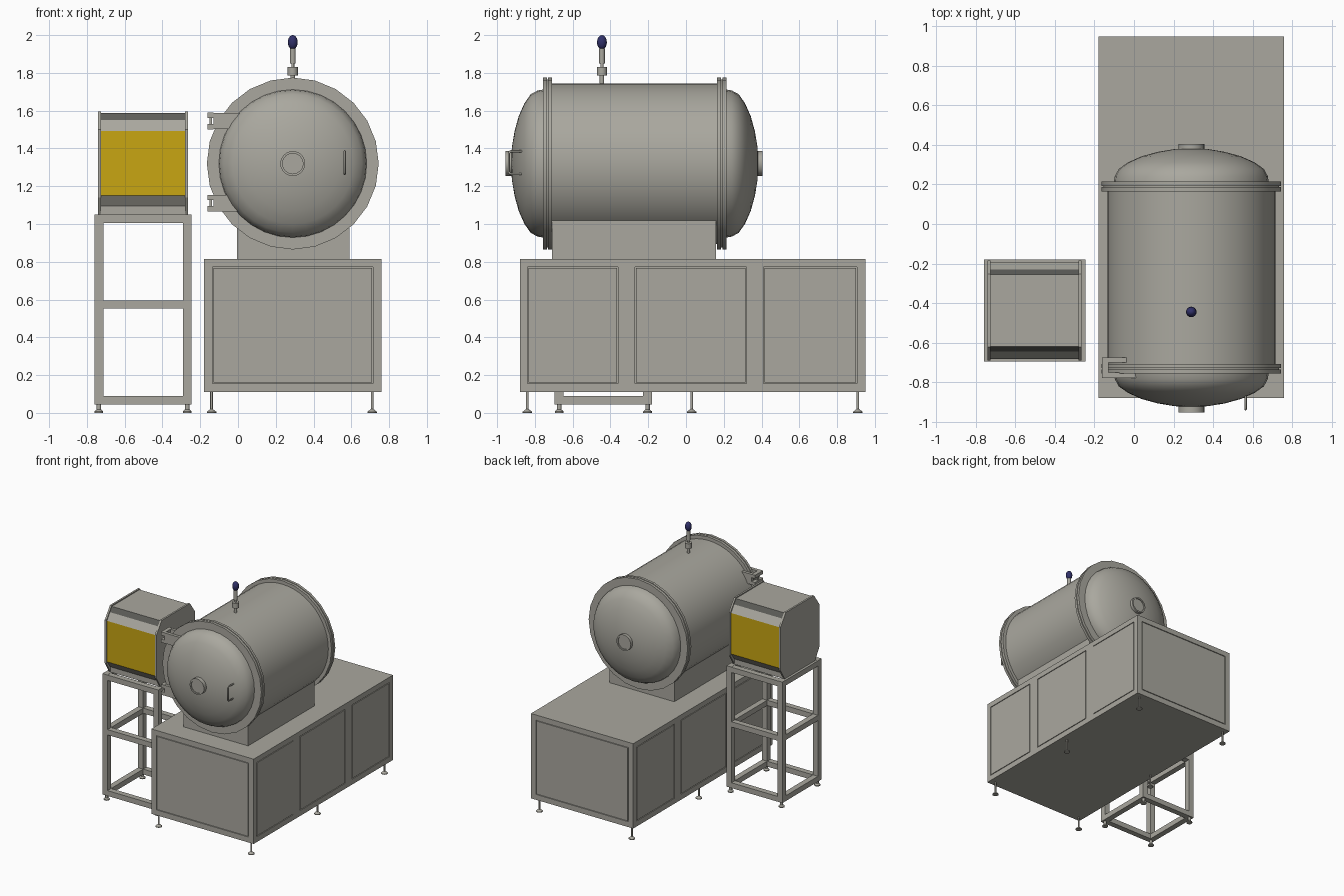
import bpy, bmesh, math
from mathutils import Matrix, Vector

old = bpy.data.objects.get("Cube")
if old:
    bpy.data.objects.remove(old, do_unlink=True)


def material(name, rgb):
    m = bpy.data.materials.new(name)
    m.use_nodes = True
    m.diffuse_color = (*rgb, 1)
    m.node_tree.nodes["Principled BSDF"].inputs["Base Color"].default_value = (*rgb, 1)
    return m


STEEL = material("warm grey steel", (0.40, 0.39, 0.345))
YELLOW = material("yellow window", (0.58, 0.38, 0.006))
DARK = material("dark grey slot", (0.11, 0.11, 0.10))
NAVY = material("navy knob", (0.03, 0.03, 0.14))


def finish(name, bm, mats=(STEEL,), smooth=False):
    bmesh.ops.recalc_face_normals(bm, faces=bm.faces)
    me = bpy.data.meshes.new(name)
    bm.to_mesh(me)
    bm.free()
    for m in mats:
        me.materials.append(m)
    ob = bpy.data.objects.new(name, me)
    bpy.context.collection.objects.link(ob)
    if smooth:
        bpy.ops.object.select_all(action='DESELECT')
        ob.select_set(True)
        bpy.context.view_layer.objects.active = ob
        bpy.ops.object.shade_smooth_by_angle(angle=math.radians(32))
    return ob


def add_box(bm, lo, hi):
    lo, hi = Vector(lo), Vector(hi)
    mat = Matrix.Translation((lo + hi) / 2) @ Matrix.Diagonal((*(hi - lo), 1))
    bmesh.ops.create_cube(bm, size=1, matrix=mat)


def box(name, lo, hi):
    bm = bmesh.new()
    add_box(bm, lo, hi)
    return finish(name, bm)


def lathe(name, pts, loc, axis='Z', mat=STEEL, steps=24):
    """Revolve (radius, height) points around an axis through loc."""
    bm = bmesh.new()
    place = (lambda r, h: (r, h, 0)) if axis == 'Y' else (lambda r, h: (r, 0, h))
    vs = [bm.verts.new(place(r, h)) for r, h in pts]
    es = [bm.edges.new(p) for p in zip(vs, vs[1:])]
    bmesh.ops.spin(bm, geom=vs + es, cent=(0, 0, 0), steps=steps, angle=math.tau,
                   axis=(0, 1, 0) if axis == 'Y' else (0, 0, 1))
    bmesh.ops.remove_doubles(bm, verts=bm.verts, dist=1e-5)
    bmesh.ops.translate(bm, verts=bm.verts, vec=loc)
    return finish(name, bm, (mat,), True)


def add_prism(bm, outline, x0, x1):
    """Extrude a (y, z) outline from x0 to x1."""
    f = bm.faces.new([bm.verts.new((x0, y, z)) for y, z in outline])
    ext = bmesh.ops.extrude_face_region(bm, geom=[f])["geom"]
    bmesh.ops.translate(bm, vec=(x1 - x0, 0, 0),
                        verts=[v for v in ext if isinstance(v, bmesh.types.BMVert)])


# Base cabinet with grooved panels on all four sides
bm = bmesh.new()
add_box(bm, (-0.18, -0.88, 0.11), (0.76, 0.95, 0.815))
side_panels = [(-0.84, -0.36), (-0.27, 0.32), (0.41, 0.905)]
front_panels = [(-0.135, 0.715)]
panel_z = (0.155, 0.772)
cuts = [(2, z) for z in panel_z] + [(1, y) for p in side_panels for y in p]
cuts += [(0, x) for p in front_panels for x in p]
for axis, value in cuts:
    n = Vector((axis == 0, axis == 1, axis == 2))
    bmesh.ops.bisect_plane(bm, geom=bm.verts[:] + bm.edges[:] + bm.faces[:],
                           plane_co=n * value, plane_no=n)
bm.normal_update()


def is_panel(f):
    c, n = f.calc_center_median(), f.normal
    if abs(n.z) > 0.5 or not panel_z[0] < c.z < panel_z[1]:
        return False
    spans, v = (side_panels, c.y) if abs(n.x) > 0.5 else (front_panels, c.x)
    return any(a < v < b for a, b in spans)


panels = [f for f in bm.faces if is_panel(f)]
for width, depth in ((0.0005, -0.008), (0.007, 0), (0.0005, 0.008)):
    bmesh.ops.inset_individual(bm, faces=panels, thickness=width, depth=depth)
    bm.normal_update()
finish("base_cabinet", bm)

for x in (-0.14, 0.71):
    for y in (-0.84, 0.03, 0.91):
        lathe("base_foot", [(0, 0), (0.025, 0), (0.025, 0.006), (0.007, 0.02),
                            (0.007, 0.115), (0, 0.115)], (x, y, 0), steps=12)

# Pressure vessel
CX, CZ = 0.29, 1.32
AX = (CX, 0, CZ)
box("saddle", (-0.005, -0.71, 0.81), (0.59, 0.16, 1.03))
lathe("vessel_shell", [(0, -0.73), (0.425, -0.73), (0.425, 0.18), (0, 0.18)], AX, 'Y', steps=48)


def flange(name, y0, y1):
    a, b = y0 + 0.021, y1 - 0.021
    lathe(name, [(0, y0), (0.455, y0), (0.455, a), (0.445, a), (0.445, b),
                 (0.455, b), (0.455, y1), (0, y1)], AX, 'Y')


flange("front_flange", -0.757, -0.709)
flange("rear_flange", 0.165, 0.214)

dome = [(0.392, 0), (0.387, 0.03), (0.367, 0.067), (0.32, 0.1), (0.25, 0.131),
        (0.17, 0.153), (0.085, 0.167), (0, 0.171)]
for name, y, s, out in (("front", -0.755, -1, 0.2), ("rear", 0.212, 1, 0.193)):
    lathe(name + "_dome", [(r, y + s * h) for r, h in dome], AX, 'Y', steps=32)
    port = [(0, out - 0.008), (0.054, out - 0.008), (0.054, out), (0.066, out),
            (0.066, 0.12), (0, 0.12)]
    lathe(name + "_port", [(r, y + s * h) for r, h in port], AX, 'Y')

# Door handle
cu = bpy.data.curves.new("door_handle", 'CURVE')
cu.dimensions = '3D'
cu.bevel_depth = 0.006
cu.bevel_resolution = 2
cu.use_fill_caps = True
sp = cu.splines.new('POLY')
path = [(-0.85, 1.265), (-0.93, 1.265), (-0.938, 1.275), (-0.938, 1.375),
        (-0.93, 1.385), (-0.85, 1.385)]
sp.points.add(len(path) - 1)
for p, (y, z) in zip(sp.points, path):
    p.co = (0.565, y, z, 1)
cu.materials.append(STEEL)
bpy.context.collection.objects.link(bpy.data.objects.new("door_handle", cu))

# Door hinges: front arm, two knuckles and a rear arm each
for z in (1.11, 1.545):
    bm = bmesh.new()
    add_box(bm, (-0.13, -0.78, z - 0.043), (0.02, -0.752, z + 0.043))
    add_box(bm, (-0.13, -0.70, z - 0.043), (0.02, -0.675, z + 0.043))
    for dz in (-0.03, 0.03):
        add_box(bm, (-0.162, -0.78, z + dz - 0.014), (-0.13, -0.675, z + dz + 0.014))
    add_box(bm, (-0.152, -0.74, z - 0.04), (-0.138, -0.72, z + 0.04))
    finish("door_hinge", bm)

# Relief valve on top
VALVE = (CX, -0.445, 0)
lathe("valve_stem", [(0, 1.72), (0.012, 1.72), (0.012, 1.787), (0.027, 1.787), (0.027, 1.83),
                     (0.008, 1.83), (0.008, 1.85), (0.015, 1.85), (0.015, 1.93), (0, 1.93)],
      VALVE, steps=16)
knob = [(0.026 * math.sin(math.pi * i / 10), 1.962 - 0.038 * math.cos(math.pi * i / 10))
        for i in range(11)]
lathe("valve_knob", knob, VALVE, mat=NAVY, steps=16)

# Control stand frame
X0, X1, Y0, Y1, T = -0.76, -0.245, -0.695, -0.18, 0.047
bm = bmesh.new()
for x in (X0, X1 - T):
    for y in (Y0, Y1 - T):
        add_box(bm, (x, y, 0.045), (x + T, y + T, 1.05))
        lathe("stand_foot", [(0, 0), (0.023, 0), (0.023, 0.008), (0.012, 0.018),
                             (0.012, 0.05), (0, 0.05)], (x + T / 2, y + T / 2, 0), steps=12)
for z in (0.045, 0.552, 1.005):
    for y in (Y0, Y1 - T):
        add_box(bm, (X0 + T, y, z), (X1 - T, y + T, z + 0.044))
    for x in (X0, X1 - T):
        add_box(bm, (x, Y0 + T, z), (x + T, Y1 - T, z + 0.044))
finish("stand_frame", bm)

# Control box: chamfered body between two side plates
CY = (Y0 + Y1) / 2


def mirrored(half):
    return [(CY - d, z) for d, z in half] + [(CY + d, z) for d, z in reversed(half)]


bm = bmesh.new()
add_prism(bm, mirrored([(0.182, 1.588), (0.208, 1.55), (0.246, 1.492), (0.246, 1.152),
                        (0.203, 1.094), (0.203, 1.05)]), -0.728, -0.277)
bmesh.ops.recalc_face_normals(bm, faces=bm.faces)
for f in bm.faces:
    c, n = f.calc_center_median(), f.normal
    if abs(n.y) > 0.95 and c.z > 1.2:
        f.material_index = 1
    elif abs(n.y) > 0.5 and c.z > 1.55:
        f.material_index = 2
finish("control_box_body", bm, (STEEL, YELLOW, DARK))

bm = bmesh.new()
plate = mirrored([(0.185, 1.596), (0.254, 1.5), (0.254, 1.14), (0.2, 1.05)])
for x in (-0.741, -0.28):
    add_prism(bm, plate, x, x + 0.015)
finish("control_box_sides", bm)
